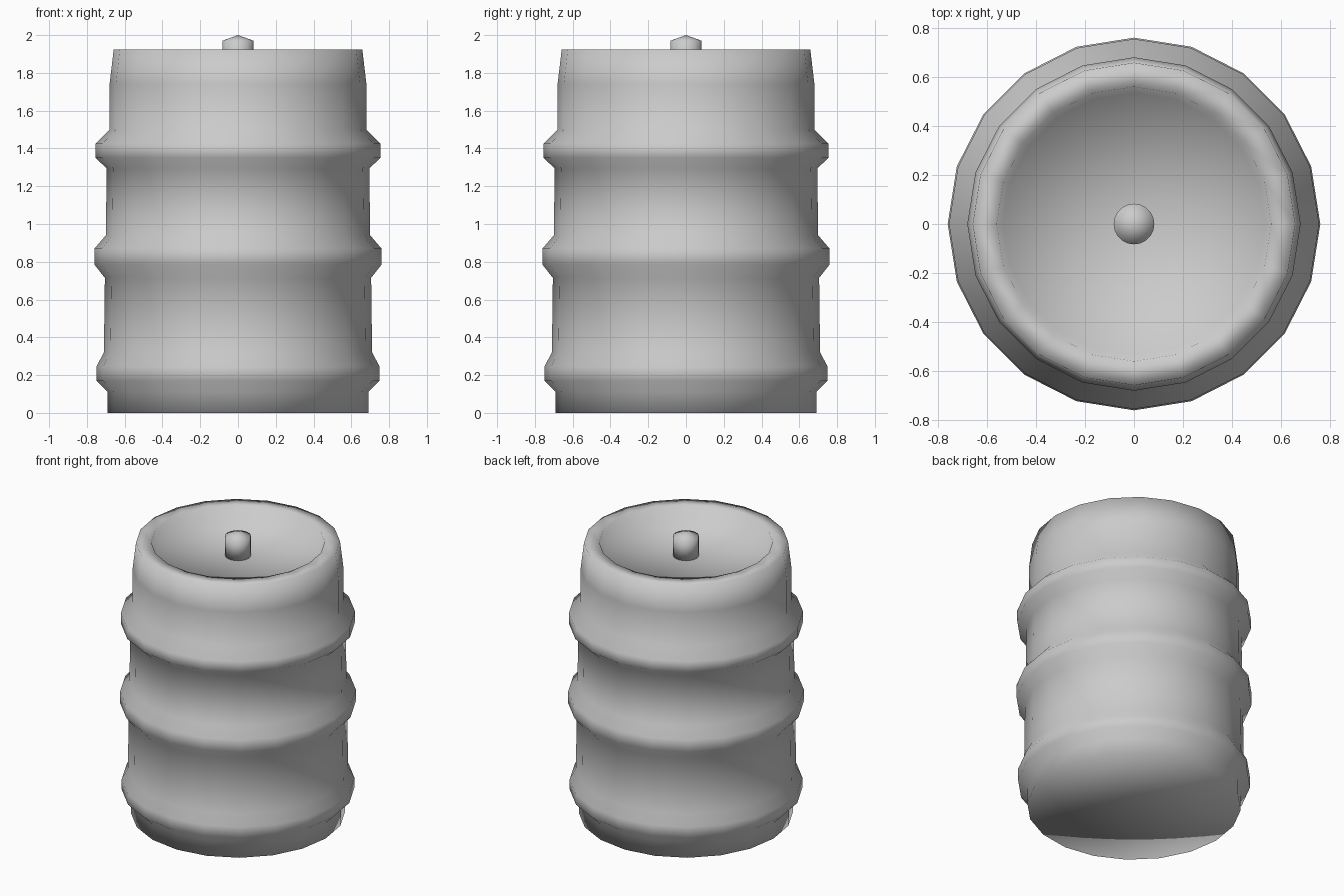
import bpy, bmesh
from math import sin, cos, pi

if "Cube" in bpy.data.objects:
    bpy.data.objects.remove(bpy.data.objects["Cube"])


def lathe(name, profile, sides):
    """Revolve (radius, z) points around z; a radius of 0 makes a pole."""
    bm = bmesh.new()
    rings = []
    for r, z in profile:
        if r == 0:
            rings.append([bm.verts.new((0, 0, z))] * sides)
        else:
            rings.append([bm.verts.new((r * cos(2 * pi * i / sides),
                                        r * sin(2 * pi * i / sides), z))
                          for i in range(sides)])
    for a, b in zip(rings, rings[1:]):
        for i in range(sides):
            j = (i + 1) % sides
            quad = [a[i], a[j], b[j], b[i]]
            bm.faces.new(list(dict.fromkeys(quad)))
    bmesh.ops.recalc_face_normals(bm, faces=bm.faces[:])
    for f in bm.faces:
        f.smooth = True
    me = bpy.data.meshes.new(name)
    bm.to_mesh(me)
    bm.free()
    ob = bpy.data.objects.new(name, me)
    bpy.context.collection.objects.link(ob)
    return ob


# Barrel body: flat base, three raised hoops, tapered collar, sunken lid
lathe("barrel_body", [
    (0, 0), (0.69, 0), (0.69, 0.11),
    (0.75, 0.17), (0.75, 0.245), (0.71, 0.32),      # lower hoop
    (0.705, 0.715), (0.76, 0.785), (0.76, 0.87), (0.70, 0.94),  # middle hoop
    (0.695, 1.295), (0.755, 1.35), (0.755, 1.425), (0.68, 1.50),  # upper hoop
    (0.68, 1.74), (0.658, 1.925),                   # collar
    (0.56, 1.925), (0.535, 1.83), (0, 1.83),        # rim and lid
], 20)

# Valve stub in the middle of the lid
lathe("valve_stub", [(0, 1.825), (0.083, 1.825), (0.083, 1.97), (0, 2.0)], 20)
